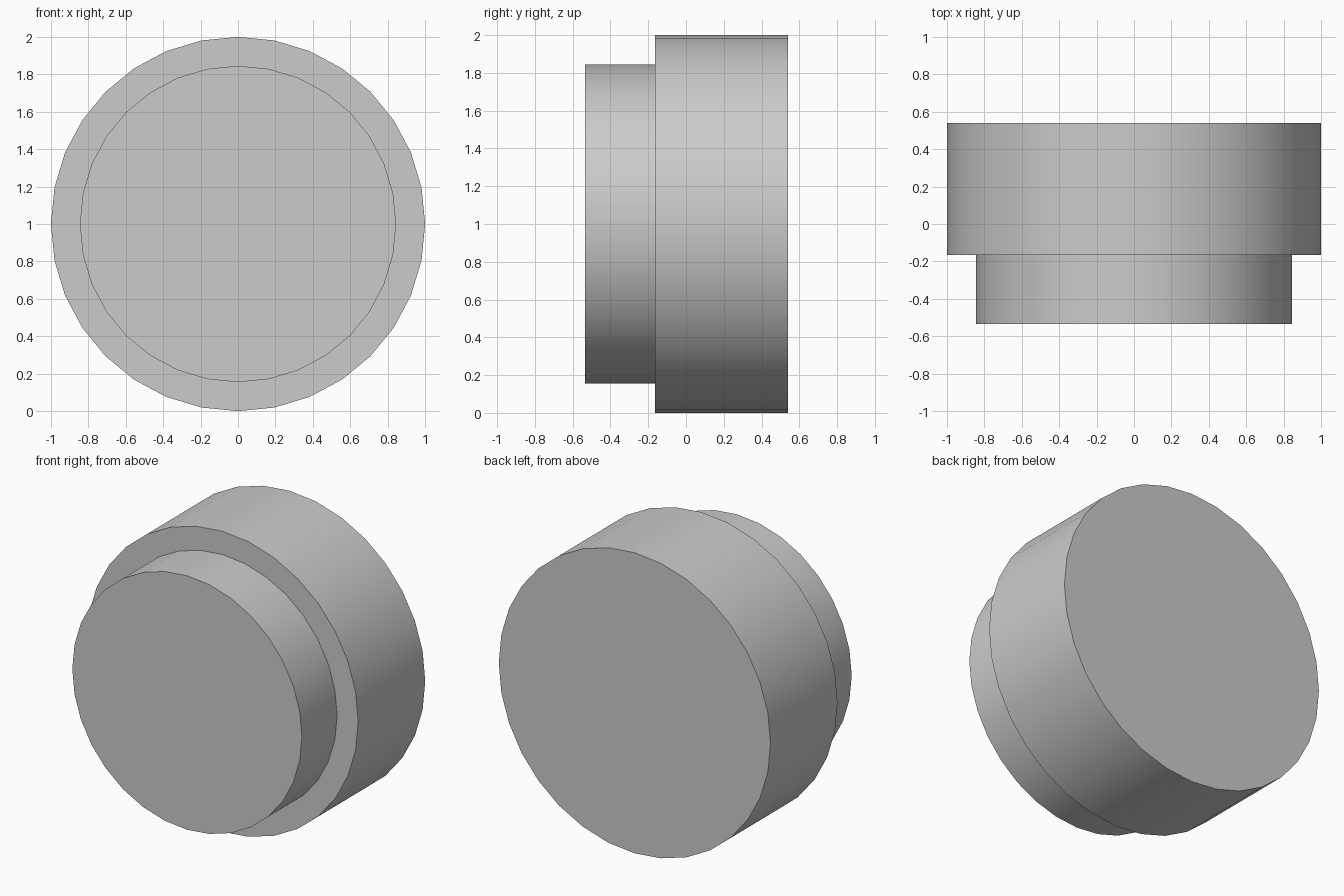
import bpy, bmesh, math

if "Cube" in bpy.data.objects:
    bpy.data.objects.remove(bpy.data.objects["Cube"])

SIDES = 32
CENTRE_Z = 1.0
# (radius, y) from the front face to the back face
PROFILE = [(0.845, -0.535), (0.845, -0.165), (1.0, -0.165), (1.0, 0.54)]


def ring(bm, radius, y):
    step = 2 * math.pi / SIDES
    return [bm.verts.new((radius * math.cos(i * step), y,
                          CENTRE_Z + radius * math.sin(i * step)))
            for i in range(SIDES)]


# Stepped round knob, one closed turned body
bm = bmesh.new()
rings = [ring(bm, r, y) for r, y in PROFILE]
for a, b in zip(rings, rings[1:]):
    for i in range(SIDES):
        j = (i + 1) % SIDES
        bm.faces.new((a[i], a[j], b[j], b[i]))

# Front and back discs
bm.faces.new(rings[0])
bm.faces.new(rings[-1])
bmesh.ops.recalc_face_normals(bm, faces=bm.faces)

mesh = bpy.data.meshes.new("stepped_knob")
bm.to_mesh(mesh)
bm.free()
knob = bpy.data.objects.new("stepped_knob", mesh)
bpy.context.collection.objects.link(knob)

# Smooth round walls with crisp rims
bpy.context.view_layer.objects.active = knob
knob.select_set(True)
bpy.ops.object.shade_smooth_by_angle(angle=math.radians(30))
